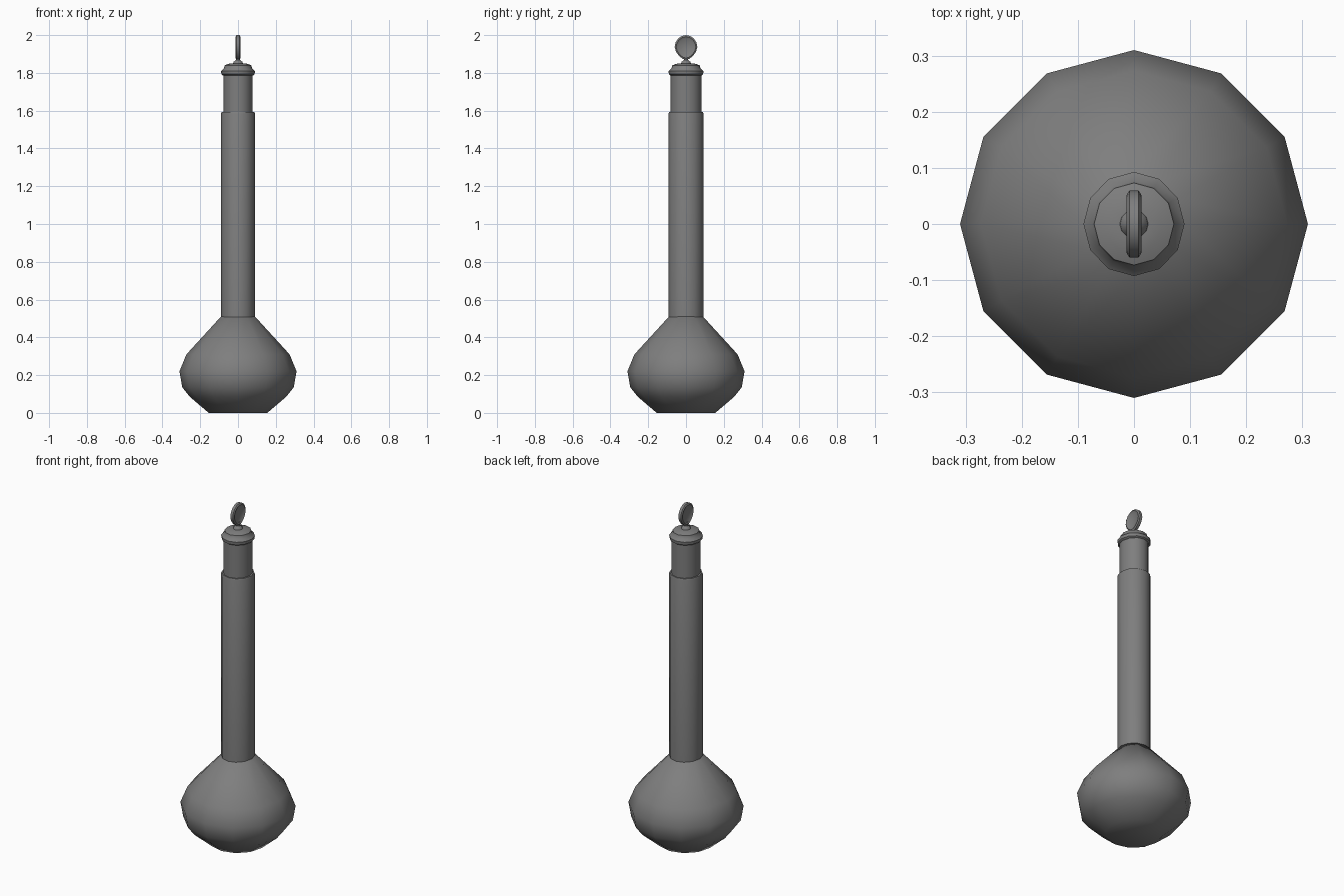
import bpy, bmesh, math

cube = bpy.data.objects.get("Cube")
if cube:
    bpy.data.objects.remove(cube, do_unlink=True)

grey = bpy.data.materials.new("dark grey")
grey.use_nodes = True
COLOUR = (0.21, 0.21, 0.21, 1)
grey.diffuse_color = COLOUR
grey.node_tree.nodes["Principled BSDF"].inputs["Base Color"].default_value = COLOUR


def lathe(name, profile, sides=12, stretch=1.0, axis="z", centre=0.0, angle=40):
    """Turn (radius, position) points about z, or about x at height centre."""
    bm = bmesh.new()
    rings = []
    for r, h in profile:
        ring = []
        for i in range(sides):
            a = 2 * math.pi * i / sides
            u, v = r * math.cos(a), r * math.sin(a)
            co = (u, v * stretch, h) if axis == "z" else (h, u, v * stretch + centre)
            ring.append(bm.verts.new(co))
        rings.append(ring)
    for low, high in zip(rings, rings[1:]):
        for i in range(sides):
            j = (i + 1) % sides
            bm.faces.new((low[i], low[j], high[j], high[i]))
    bm.faces.new(rings[0][::-1])
    bm.faces.new(rings[-1])
    bmesh.ops.recalc_face_normals(bm, faces=bm.faces)
    mesh = bpy.data.meshes.new(name)
    bm.to_mesh(mesh)
    bm.free()
    mesh.materials.append(grey)
    obj = bpy.data.objects.new(name, mesh)
    bpy.context.collection.objects.link(obj)
    bpy.ops.object.select_all(action="DESELECT")
    obj.select_set(True)
    bpy.context.view_layer.objects.active = obj
    bpy.ops.object.shade_smooth_by_angle(angle=math.radians(angle))
    return obj


# Rounded bulb with a flat base
lathe("bulb", [(0.155, 0), (0.255, 0.085), (0.295, 0.135), (0.31, 0.22),
               (0.273, 0.31), (0.09, 0.51)], angle=60)

# Long tube with a lip where the narrower neck begins
lathe("tube", [(0.09, 0.5), (0.09, 1.583), (0.087, 1.592), (0.08, 1.592)], stretch=1.03)
lathe("neck", [(0.078, 1.58), (0.078, 1.79)], stretch=1.06)

# Flared cap with a stepped top
lathe("cap", [(0.078, 1.785), (0.088, 1.793), (0.09, 1.81), (0.074, 1.825),
              (0.071, 1.84), (0.05, 1.848), (0.026, 1.851)], stretch=1.03)

# Small collar under the grip
lathe("grip_collar", [(0.026, 1.848), (0.024, 1.858), (0.012, 1.868), (0.01, 1.89)])

# Upright disc grip, dished on both faces and drawn in toward the collar
grip = lathe("disc_grip", [(0.04, -0.006), (0.052, -0.013), (0.06, -0.008),
                           (0.06, 0.008), (0.052, 0.013), (0.04, 0.006)],
             sides=16, stretch=1.05, axis="x", centre=1.937)
for v in grip.data.vertices:
    if v.co.z < 1.92:
        v.co.y *= 1 - 5 * (1.92 - v.co.z)
        v.co.z -= 0.1 * (1.92 - v.co.z)
